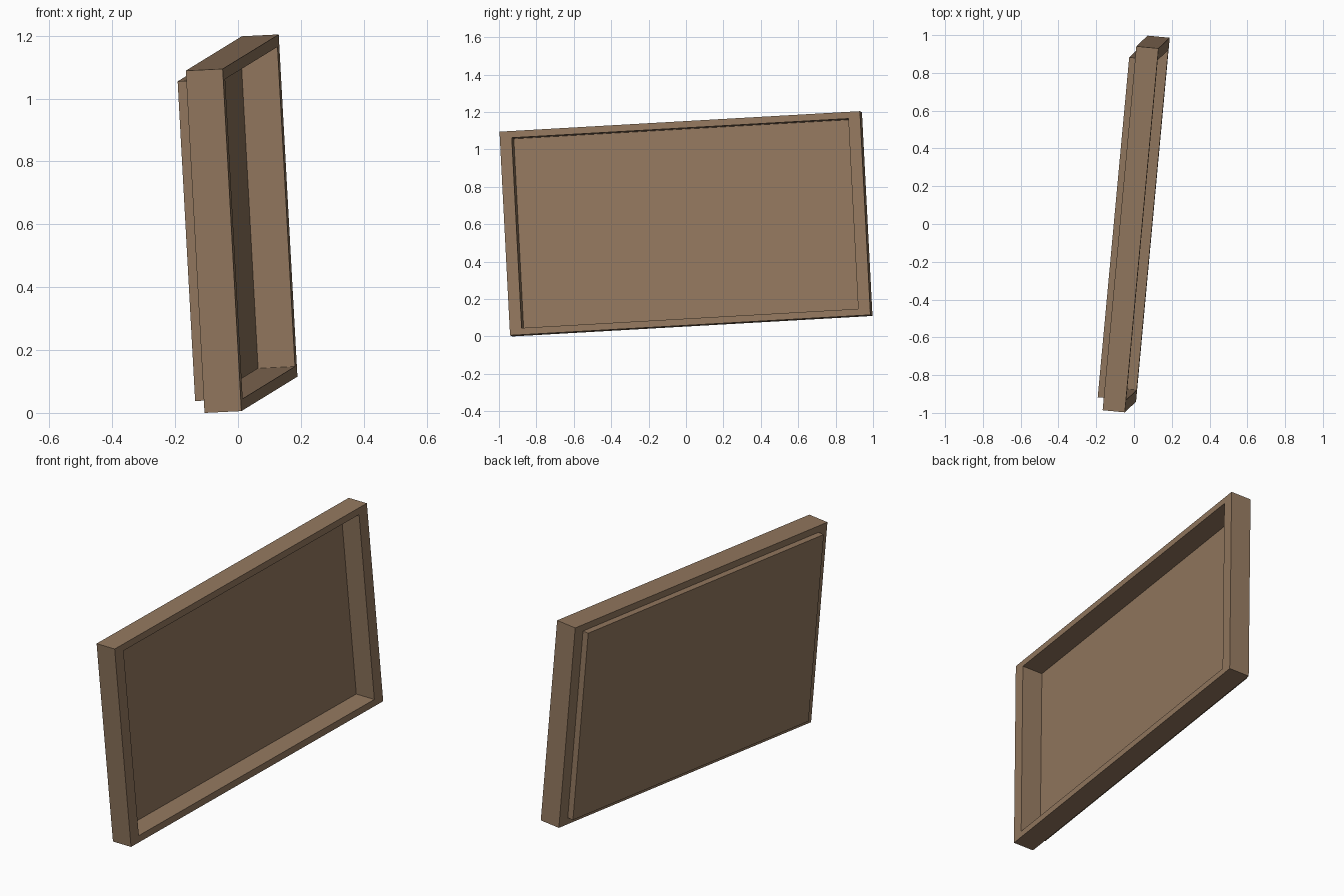
import bpy, bmesh
from mathutils import Matrix, Vector

if "Cube" in bpy.data.objects:
    bpy.data.objects.remove(bpy.data.objects["Cube"])

wood = bpy.data.materials.new("warm brown")
wood.diffuse_color = (0.29, 0.187, 0.113, 1)
wood.use_nodes = True
wood.node_tree.nodes["Principled BSDF"].inputs["Base Color"].default_value = wood.diffuse_color

# tilted local axes: n = facing, u = width, v = height
u = Vector((0.092, 0.994, 0.0565)).normalized()
n = u.cross(Vector((-0.055, -0.056, 0.997))).normalized()
v = n.cross(u)
place = Matrix((n, u, v)).transposed().to_4x4()
place.translation = (0.0115, 0.0, 0.602)

W, H, D = 1.938, 1.092, 0.118      # frame outside size
IW, IH = 1.81, 1.02                # opening and back panel size
T = 0.034                          # back panel thickness


def finish(name, bm):
    bmesh.ops.recalc_face_normals(bm, faces=bm.faces)
    mesh = bpy.data.meshes.new(name)
    bm.to_mesh(mesh)
    bm.free()
    mesh.materials.append(wood)
    ob = bpy.data.objects.new(name, mesh)
    ob.matrix_world = place
    bpy.context.collection.objects.link(ob)


def rect(bm, x, w, h):
    return [bm.verts.new((x, a * w / 2, b * h / 2))
            for a, b in ((-1, -1), (1, -1), (1, 1), (-1, 1))]


# open rectangular frame: four loops joined into a closed ring
bm = bmesh.new()
loops = [rect(bm, D / 2, W, H), rect(bm, D / 2, IW, IH),
         rect(bm, -D / 2, IW, IH), rect(bm, -D / 2, W, H)]
for k in range(4):
    a, b = loops[k], loops[(k + 1) % 4]
    for i in range(4):
        j = (i + 1) % 4
        bm.faces.new((a[i], a[j], b[j], b[i]))
finish("frame", bm)

# back panel sitting behind the opening
bm = bmesh.new()
bmesh.ops.create_cube(bm, size=1)
bmesh.ops.scale(bm, vec=(T, IW, IH), verts=bm.verts)
bmesh.ops.translate(bm, vec=(-D / 2 - T / 2, 0, 0), verts=bm.verts)
finish("back_panel", bm)
